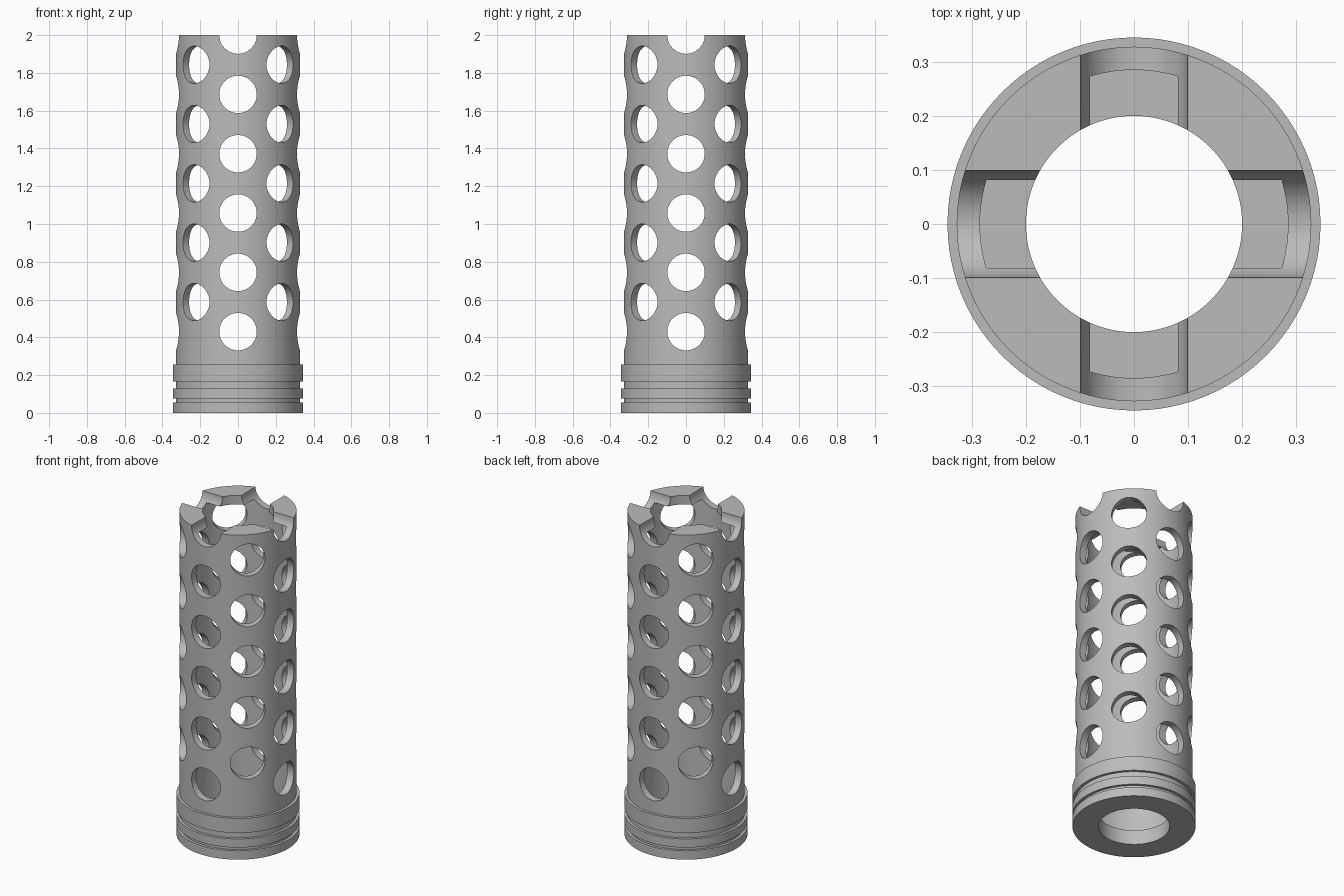
import bpy, bmesh, math
from mathutils import Matrix, Vector

if "Cube" in bpy.data.objects:
    bpy.data.objects.remove(bpy.data.objects["Cube"])

SEGMENTS = 96
HOLE_RADIUS = 0.099
ROW_SPACING = 0.314

metal = bpy.data.materials.new("grey_metal")
metal.use_nodes = True
metal.diffuse_color = (0.5, 0.5, 0.5, 1)
metal.node_tree.nodes["Principled BSDF"].inputs["Base Color"].default_value = (0.5, 0.5, 0.5, 1)


def make_object(name, bm):
    bmesh.ops.recalc_face_normals(bm, faces=bm.faces)
    mesh = bpy.data.meshes.new(name)
    bm.to_mesh(mesh)
    bm.free()
    mesh.materials.append(metal)
    obj = bpy.data.objects.new(name, mesh)
    bpy.context.collection.objects.link(obj)
    return obj


def lathe(name, profile):
    """Revolve a closed (radius, z) outline around the z axis."""
    bm = bmesh.new()
    verts = [bm.verts.new((r, 0, z)) for r, z in profile]
    edges = [bm.edges.new((a, b)) for a, b in zip(verts, verts[1:] + verts[:1])]
    bmesh.ops.spin(bm, geom=verts + edges, axis=(0, 0, 1), cent=(0, 0, 0),
                   angle=math.tau, steps=SEGMENTS, use_merge=True)
    bmesh.ops.remove_doubles(bm, verts=bm.verts, dist=1e-5)
    return make_object(name, bm)


def hole_cutter(name, angle, heights):
    """A column of rods through the whole tube."""
    bm = bmesh.new()
    turn = Matrix.Rotation(angle, 4, "Z") @ Matrix.Rotation(math.pi / 2, 4, "X")
    for z in heights:
        bmesh.ops.create_cone(bm, cap_ends=True, segments=64, radius1=HOLE_RADIUS,
                              radius2=HOLE_RADIUS, depth=1,
                              matrix=Matrix.Translation((0, 0, z)) @ turn)
    return make_object(name, bm)


# Hollow barrel with grooved collar, base ring and lipped top
barrel = lathe("vented_barrel", [
    (0.2, 0), (0.345, 0),
    (0.345, 0.055), (0.329, 0.055), (0.329, 0.075), (0.345, 0.075),
    (0.345, 0.128), (0.329, 0.128), (0.329, 0.165), (0.345, 0.165),
    (0.345, 0.255), (0.328, 0.255),
    (0.328, 2), (0.2, 2), (0.2, 1.944),
    (0.285, 1.944), (0.285, 0.09), (0.2, 0.09),
])

# Staggered vent holes; the top row of the straight columns leaves open notches
cutters = []
for i in range(4):
    diagonal = i % 2
    top = 2 - ROW_SPACING / 2 if diagonal else 2
    heights = [top - ROW_SPACING * k for k in range(5 if diagonal else 6)]
    cutter = hole_cutter(f"hole_cutter_{i + 1}", i * math.pi / 4, heights)
    cutters.append(cutter)
    cut = barrel.modifiers.new(f"vent_holes_{i + 1}", "BOOLEAN")
    cut.operation = "DIFFERENCE"
    cut.solver = "EXACT"
    cut.object = cutter

# Apply the cuts, then shade smooth with sharp rims
bpy.context.view_layer.update()
depsgraph = bpy.context.evaluated_depsgraph_get()
cut_mesh = bpy.data.meshes.new_from_object(barrel.evaluated_get(depsgraph))
barrel.modifiers.clear()
barrel.data = cut_mesh
cut_mesh.name = "vented_barrel"
for cutter in cutters:
    bpy.data.objects.remove(cutter)

bpy.ops.object.select_all(action="DESELECT")
barrel.select_set(True)
bpy.context.view_layer.objects.active = barrel
bpy.ops.object.shade_smooth_by_angle(angle=math.radians(30))
